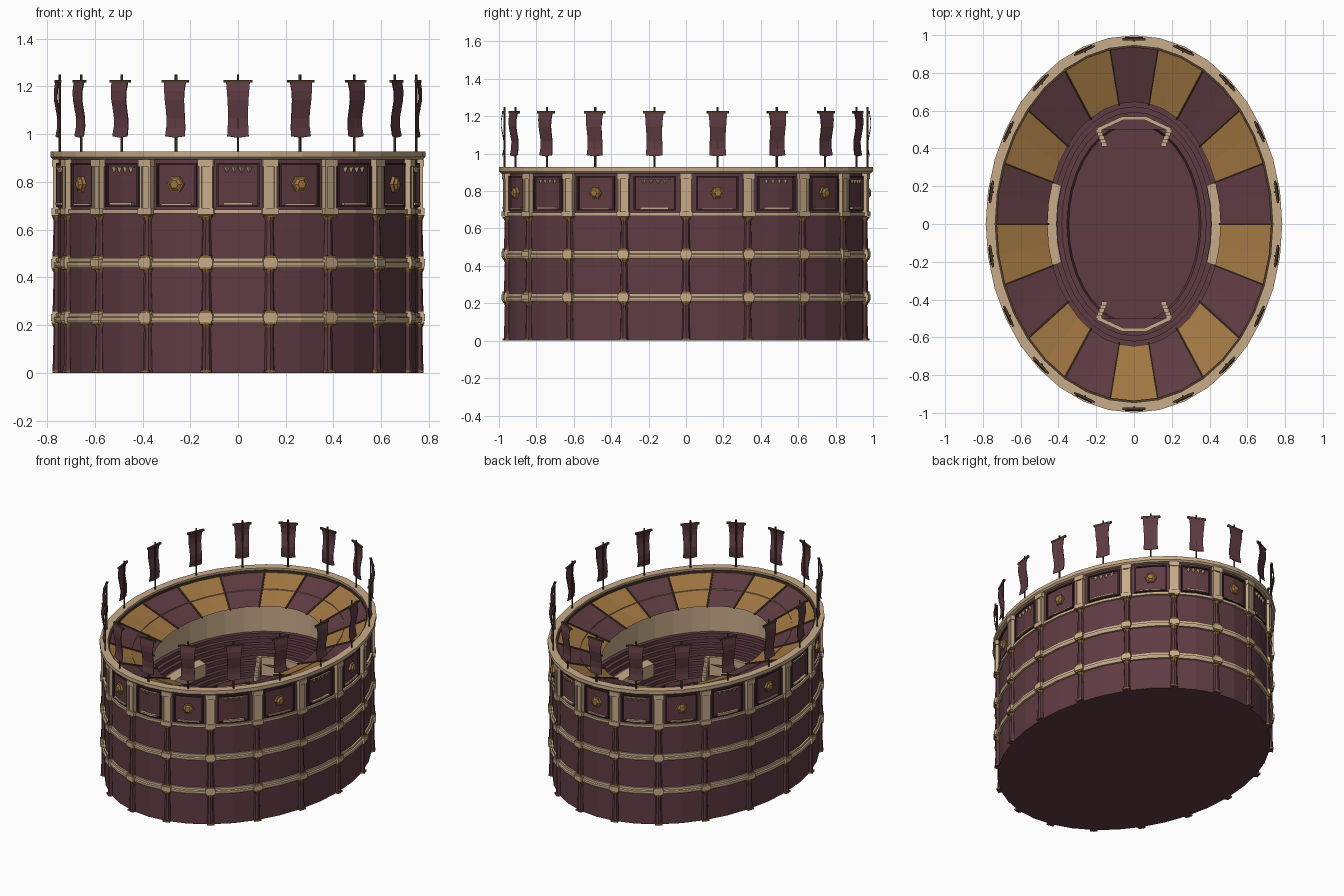
import bpy, bmesh, math
from mathutils import Matrix, Vector

cube = bpy.data.objects.get("Cube")
if cube:
    bpy.data.objects.remove(cube, do_unlink=True)

A, B = 0.755, 0.967          # half axes of the outer wall
BAYS = 18
BAY = 360 / BAYS


def material(name, rgb):
    m = bpy.data.materials.new(name)
    m.use_nodes = True
    m.diffuse_color = (*rgb, 1)
    m.node_tree.nodes["Principled BSDF"].inputs["Base Color"].default_value = (*rgb, 1)
    return m


MAROON = material("maroon", (0.115, 0.045, 0.056))
DARK = material("dark maroon", (0.055, 0.022, 0.027))
CREAM = material("cream stone", (0.58, 0.41, 0.255))
GOLD = material("gold cloth", (0.36, 0.185, 0.055))
OCHRE = material("ochre trim", (0.24, 0.125, 0.033))
BROWN = material("brown wood", (0.075, 0.045, 0.022))


def finish(name, bm, mat):
    bmesh.ops.recalc_face_normals(bm, faces=bm.faces)
    me = bpy.data.meshes.new(name)
    bm.to_mesh(me)
    bm.free()
    me.materials.append(mat)
    ob = bpy.data.objects.new(name, me)
    bpy.context.collection.objects.link(ob)
    return ob


def point(t, off, z):
    """Point on the oval at angle t (degrees from the front), moved out by off."""
    a = math.radians(t)
    return Vector(((A + off) * math.sin(a), -(B + off * 1.08) * math.cos(a), z))


def frame(t, off=0, z=0):
    """Local axes on the oval: x along the wall, -y outward."""
    a = math.radians(t)
    turn = math.atan2(math.sin(a) / A, math.cos(a) / B)
    return Matrix.Translation(point(t, off, z)) @ Matrix.Rotation(turn, 4, 'Z')


def arc(bm, profile, t0=0, t1=360, steps=36, closed=True):
    """Sweep an (offset, z) profile along the oval."""
    full = t1 - t0 == 360
    rows = [[bm.verts.new(point(t0 + (t1 - t0) * i / steps, o, z)) for o, z in profile]
            for i in range(steps if full else steps + 1)]
    n = len(profile)
    for i in range(steps):
        r, s = rows[i], rows[(i + 1) % len(rows)]
        for j in range(n if closed else n - 1):
            k = (j + 1) % n
            bm.faces.new((r[j], r[k], s[k], s[j]))
    if closed and not full:
        bm.faces.new(rows[0])
        bm.faces.new(rows[-1])


def rect(o0, o1, z0, z1):
    return [(o0, z0), (o1, z0), (o1, z1), (o0, z1)]


def ring(name, mat, profile, closed=True):
    bm = bmesh.new()
    arc(bm, profile, closed=closed)
    return finish(name, bm, mat)


def disc(name, mat, off, z):
    bm = bmesh.new()
    bm.faces.new([bm.verts.new(point(10 * i, off, z)) for i in range(36)])
    return finish(name, bm, mat)


def box(bm, mtx, size, center=(0, 0, 0)):
    bmesh.ops.create_cube(bm, size=1, matrix=mtx @ Matrix.Translation(center)
                          @ Matrix.Diagonal((*size, 1)))


def cone(bm, mtx, r1, r2, z0, z1, sides=8):
    bmesh.ops.create_cone(bm, cap_ends=True, segments=sides, radius1=r1, radius2=r2,
                          depth=z1 - z0, matrix=mtx @ Matrix.Translation((0, 0, (z0 + z1) / 2)))


# Shell, rim and horizontal mouldings
ring("outer_wall", MAROON, rect(-0.03, 0, 0, 0.9))
disc("underside", MAROON, 0, 0)
ring("top_rim", CREAM, [(-0.02, 0.895), (0.02, 0.895), (0.03, 0.905), (0.03, 0.928), (-0.02, 0.928)])
for name, z in (("lower_band", 0.21), ("middle_band", 0.44)):
    ring(name, CREAM, [(-0.01, z), (0.013, z), (0.018, z + 0.012), (0.018, z + 0.022),
                       (0.01, z + 0.026), (0.01, z + 0.042), (-0.01, z + 0.042)])
ring("upper_ledge", CREAM, rect(-0.01, 0.012, 0.668, 0.685))

# Columns, capitals and upper pilasters on every bay boundary
cols, caps, blocks, pilasters = (bmesh.new() for _ in range(4))
for i in range(BAYS):
    m = frame(BAY * (i + 0.5))
    for z0, z1 in ((0, 0.19), (0.25, 0.42), (0.48, 0.64)):
        cone(cols, m, 0.022, 0.017, z0, z1)
        box(caps, m, (0.046, 0.046, 0.01), (0, 0, z0 + 0.007))
        cone(caps, m, 0.018, 0.027, z1, z1 + 0.022)
        box(caps, m, (0.05, 0.05, 0.008), (0, 0, z1 - 0.004 + 0.022))
    for z in (0.232, 0.462):
        box(blocks, m, (0.062, 0.056, 0.03), (0, 0, z))
        box(blocks, m, (0.05, 0.046, 0.046), (0, 0, z))
    box(pilasters, m, (0.07, 0.052, 0.028), (0, 0, 0.678))
    box(pilasters, m, (0.056, 0.03, 0.2), (0, 0, 0.79))
    for s in (-1, 1):
        box(pilasters, m, (0.012, 0.042, 0.2), (s * 0.023, 0, 0.79))
    box(pilasters, m, (0.066, 0.05, 0.03), (0, 0, 0.88))
finish("columns", cols, MAROON)
finish("capitals", caps, OCHRE)
finish("band_blocks", blocks, CREAM)
finish("upper_pilasters", pilasters, CREAM)

# Upper bay panels: dark frame, sill, and a boss or a row of teeth
frames, sills, teeth, bosses = (bmesh.new() for _ in range(4))
W = 6.5
for i in range(BAYS):
    t = BAY * i
    for z in (0.695, 0.872):
        arc(frames, rect(-0.005, 0.008, z, z + 0.008), t - W, t + W, 2)
    for s in (-W, W):
        arc(frames, rect(-0.005, 0.008, 0.695, 0.88), t + s - 0.3, t + s + 0.3, 1)
    m = frame(t)
    if i % 2:
        lie = m @ Matrix.Translation((0, 0, 0.79)) @ Matrix.Rotation(math.pi / 2, 4, 'X')
        turn = lie @ Matrix.Rotation(math.pi / 2, 4, 'Z')
        cone(bosses, turn, 0.037, 0.037, -0.005, 0.012, 6)
        cone(bosses, turn, 0.03, 0.018, 0.012, 0.022, 6)
        arc(sills, rect(-0.005, 0.008, 0.703, 0.709), t - 5, t + 5, 2)
    else:
        arc(sills, rect(-0.005, 0.014, 0.704, 0.714), t - 4.5, t + 4.5, 2)
        for k in (-1.5, -0.5, 0.5, 1.5):
            cone(teeth, frame(t + k * 2.3), 0.003, 0.014, 0.84, 0.862, 4)
        arc(teeth, rect(-0.005, 0.008, 0.86, 0.865), t - 5, t + 5, 2)
finish("panel_frames", frames, DARK)
finish("panel_sills", sills, CREAM)
finish("panel_teeth", teeth, CREAM)
finish("panel_bosses", bosses, GOLD)

# Awning of alternating cloth strips with radial rods
awning, rods = bmesh.new(), bmesh.new()
for i in range(BAYS):
    t = BAY * i
    arc(awning, [(-0.02, 0.905), (-0.297, 0.80)], t - BAY / 2, t + BAY / 2, 2, False)
    a, b = point(t + BAY / 2, -0.015, 0.91), point(t + BAY / 2, -0.305, 0.80)
    m = Matrix.Translation(a) @ (b - a).to_track_quat('Z', 'Y').to_matrix().to_4x4()
    cone(rods, m, 0.006, 0.006, 0, (b - a).length, 6)
cover = finish("awning", awning, MAROON)
cover.data.materials.append(GOLD)
for f in cover.data.polygons:
    angle = math.degrees(math.atan2(f.center.x / A, -f.center.y / B))
    f.material_index = 1 - round(angle / BAY) % 2
finish("awning_rods", rods, BROWN)
ring("awning_edge", BROWN, rect(-0.03, -0.02, 0.9, 0.915))

# Stepped seats, inner back wall and arena floor
STEPS = 9
FLOOR = 0.34
seats = [(-0.41, FLOOR)]
for i in range(STEPS):
    o, z = -0.40 + 0.026 * i, FLOOR + 0.025 * (i + 1)
    seats += [(o, z), (o + 0.026, z)]
ring("seats", MAROON, seats, closed=False)
ring("inner_back_wall", CREAM, [seats[-1], (seats[-1][0], 0.855)], closed=False)
disc("arena_floor", MAROON, -0.40, FLOOR)

# Side balconies
bm = bmesh.new()
for t in (90, 270):
    arc(bm, rect(-0.345, -0.27, FLOOR, 0.5), t - 20, t + 20, 4)
finish("side_balconies", bm, CREAM)

# End boxes: railing, short stairs and platform
rails, stairs, decks = bmesh.new(), bmesh.new(), bmesh.new()
for s in (-1, 1):
    path = [Vector((x, s * y, 0)) for x, y in ((-0.19, 0.5), (-0.06, 0.56), (0.06, 0.56), (0.19, 0.5))]
    for a, b in zip(path, path[1:]):
        d = b - a
        m = Matrix.Translation((a + b) / 2) @ Matrix.Rotation(math.atan2(d.y, d.x), 4, 'Z')
        box(rails, m, (d.length + 0.006, 0.02, 0.15), (0, 0, FLOOR + 0.075))
    for side in (-1, 1):
        for k in range(5):
            h = 0.15 - 0.025 * k
            box(stairs, Matrix(), (0.03, 0.018, h),
                (side * (0.185 - 0.007 * k), s * (0.492 - 0.018 * k), FLOOR + h / 2))
    deck = [decks.verts.new(p + Vector((0, 0, FLOOR + 0.1))) for p in path]
    decks.faces.new(deck)
finish("box_railings", rails, CREAM)
finish("box_stairs", stairs, CREAM)
finish("box_platforms", decks, MAROON)

# Banners on the rim
poles, cloths = bmesh.new(), bmesh.new()
ROWS = 6
for i in range(BAYS):
    m = frame(BAY * i, 0.003)
    cone(poles, m, 0.006, 0.006, 0.9, 1.25, 6)
    box(poles, m, (0.12, 0.012, 0.012), (0, -0.008, 1.222))
    grid = []
    for r in range(ROWS + 1):
        f = r / ROWS
        half = 0.05 - 0.008 * math.sin(math.pi * f * 0.8)
        bow = -0.012 - 0.008 * math.sin(2 * math.pi * f)
        grid.append([cloths.verts.new(m @ Vector((half * x, bow, 1.22 - 0.228 * f - 0.006 * f * (x == 0))))
                     for x in (-1, 0, 1)])
    for r, q in zip(grid, grid[1:]):
        for c in range(2):
            cloths.faces.new((r[c], r[c + 1], q[c + 1], q[c]))
finish("banner_poles", poles, BROWN)
cloth = finish("banner_cloths", cloths, MAROON)
cloth.modifiers.new("thickness", 'SOLIDIFY').thickness = 0.004
